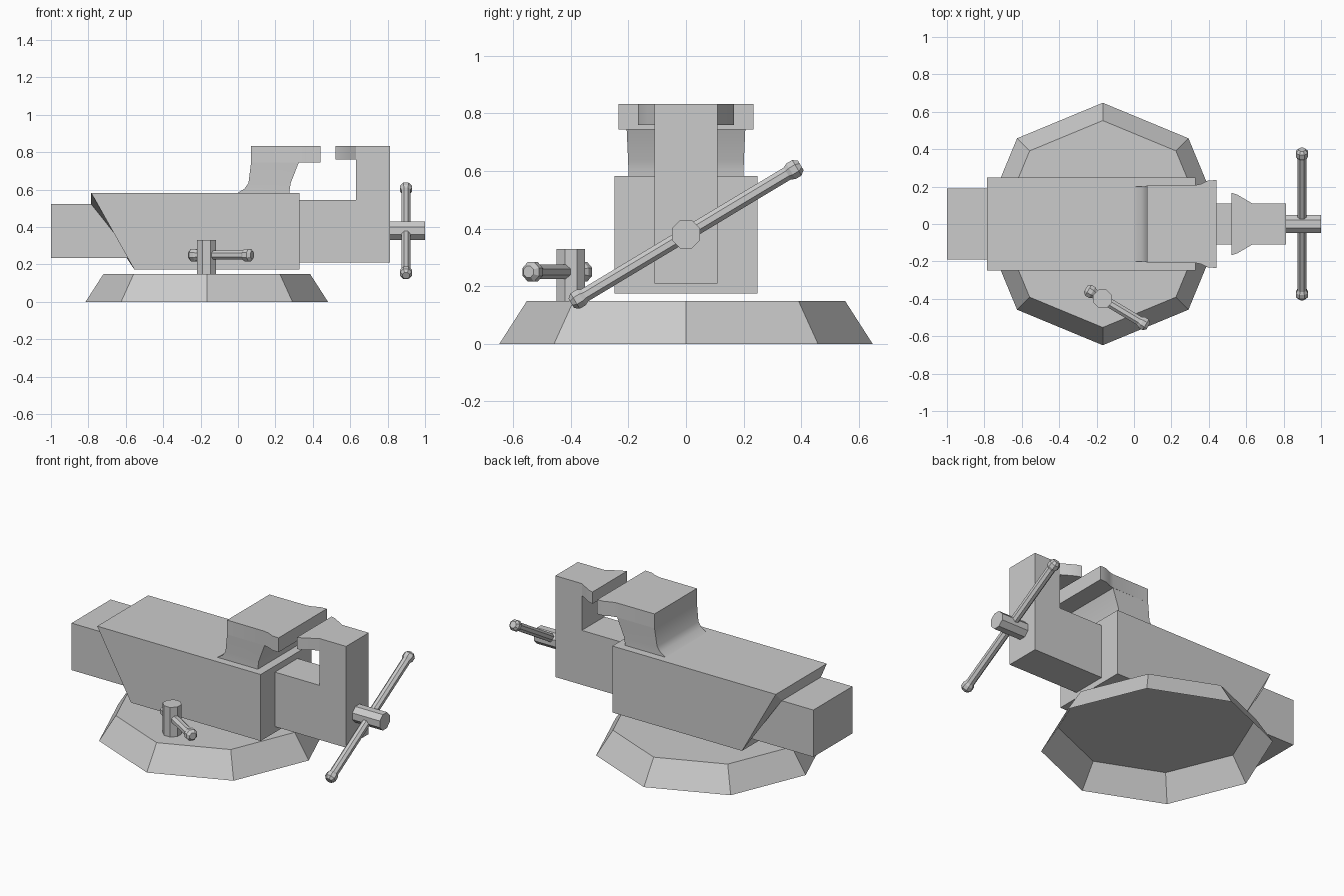
import bpy, bmesh, math
from mathutils import Vector

if "Cube" in bpy.data.objects:
    bpy.data.objects.remove(bpy.data.objects["Cube"])


def loft(name, rings, cap_start=True, cap_end=True, smooth=None):
    """Skin a list of equal-length point rings into one mesh object."""
    bm = bmesh.new()
    vs = [[bm.verts.new(p) for p in ring] for ring in rings]
    n = len(vs[0])
    for a, b in zip(vs, vs[1:]):
        for i in range(n):
            j = (i + 1) % n
            bm.faces.new((a[i], a[j], b[j], b[i]))
    if cap_start:
        bm.faces.new(vs[0][::-1])
    if cap_end:
        bm.faces.new(vs[-1])
    bmesh.ops.recalc_face_normals(bm, faces=bm.faces[:])
    me = bpy.data.meshes.new(name)
    bm.to_mesh(me)
    bm.free()
    ob = bpy.data.objects.new(name, me)
    bpy.context.collection.objects.link(ob)
    if smooth:
        bpy.ops.object.select_all(action='DESELECT')
        ob.select_set(True)
        bpy.context.view_layer.objects.active = ob
        bpy.ops.object.shade_smooth_by_angle(angle=math.radians(smooth))
    return ob


def x_ring(xt, xb, w, z0, z1):
    """Rectangle facing x; top and bottom edges may sit at different x."""
    return [(xb, -w, z0), (xb, w, z0), (xt, w, z1), (xt, -w, z1)]


def z_ring(z, x0, x1, w):
    return [(x0, -w, z), (x1, -w, z), (x1, w, z), (x0, w, z)]


def lathe(name, profile, origin, axis, turn=22.5, cap_start=True):
    """Eight-sided turned part; profile is (distance along axis, radius)."""
    q = Vector(axis).to_track_quat('Z', 'Y')
    rings = []
    for t, r in profile:
        ring = []
        for i in range(8):
            a = math.radians(turn + 45 * i)
            ring.append(Vector(origin) + q @ Vector((r * math.cos(a), r * math.sin(a), t)))
        rings.append(ring)
    return loft(name, rings, cap_start)


def handle(name, origin, axis, t0, t1, rod, knob):
    """Rod with a faceted knob on each end."""
    def end(t, s):
        return [(t, knob * 0.6), (t + s * 0.016, knob), (t + s * 0.04, knob), (t + s * 0.055, rod)]
    lathe(name, end(t0, 1) + end(t1, -1)[::-1], origin, axis)


# Octagonal base, hollow and open underneath
lathe("base", [(0, 0.648), (0.148, 0.553)], (-0.167, 0, 0), (0, 0, 1), turn=0, cap_start=False)

# Body with slanted back and rear bar
loft("body", [
    x_ring(0.328, 0.328, 0.248, 0.174, 0.583),
    x_ring(-0.785, -0.555, 0.248, 0.174, 0.583),
    x_ring(-0.785, -0.555, 0.19, 0.233, 0.522),
    x_ring(-1.0, -1.0, 0.19, 0.233, 0.522),
])

# Fixed jaw: curved neck and flared head
loft("fixed_jaw_neck", [
    z_ring(0.583, 0.0, 0.275, 0.20),
    z_ring(0.605, 0.035, 0.277, 0.20),
    z_ring(0.635, 0.056, 0.282, 0.201),
    z_ring(0.745, 0.07, 0.325, 0.206),
], False, False, smooth=40)
loft("fixed_jaw_head", [
    x_ring(x, x, w, 0.745, 0.833)
    for x, w in [(0.07, 0.206), (0.325, 0.207), (0.36, 0.215), (0.395, 0.232), (0.44, 0.235)]
], smooth=40)

# Sliding arm with upright
profile = [(0.328, 0.21), (0.813, 0.21), (0.813, 0.833), (0.632, 0.833), (0.632, 0.545), (0.328, 0.545)]
loft("sliding_arm", [[(x, y, z) for x, z in profile] for y in (-0.11, 0.11)])

# Flared moving jaw
loft("moving_jaw", [
    x_ring(x, x, w, 0.76, 0.833)
    for x, w in [(0.632, 0.11), (0.595, 0.132), (0.55, 0.158), (0.52, 0.167)]
], smooth=40)

# Screw head and its handle
lathe("screw_head", [(0, 0.053), (0.187, 0.053)], (0.813, 0, 0.38), (1, 0, 0))
a = math.radians(31)
handle("screw_handle", (0.898, 0, 0.38), (0, math.cos(a), math.sin(a)), -0.465, 0.465, 0.026, 0.034)

# Locking post and its handle
lathe("lock_post", [(0, 0.054), (0.182, 0.054)], (-0.168, -0.4, 0.148), (0, 0, 1))
handle("lock_handle", (-0.168, -0.4, 0.25), (math.cos(a), -math.sin(a), 0), -0.105, 0.285, 0.027, 0.036)
